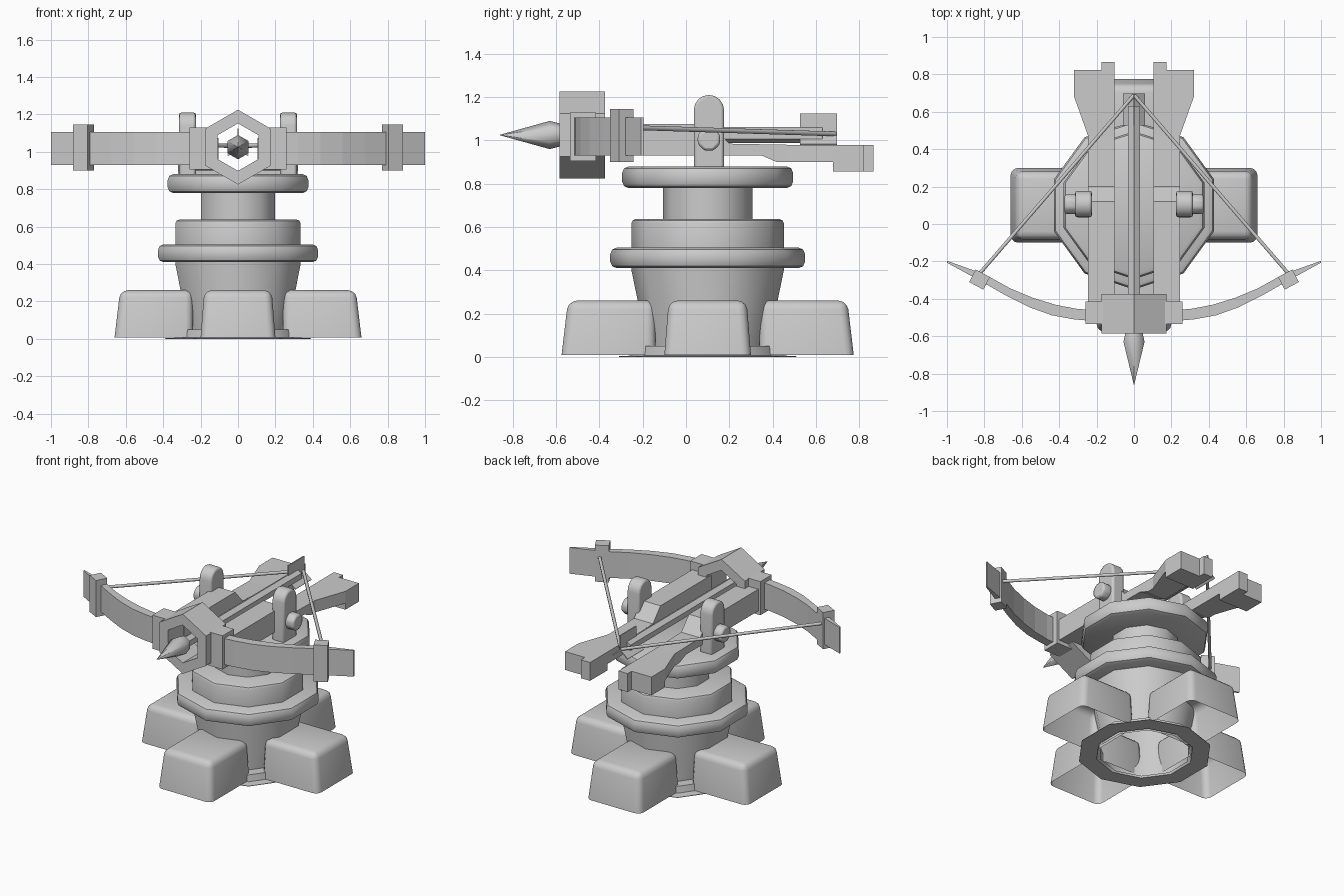
import bpy, bmesh, math
from mathutils import Matrix, Vector

if "Cube" in bpy.data.objects:
    bpy.data.objects.remove(bpy.data.objects["Cube"])

GREY = (0.6, 0.6, 0.6, 1)
mat = bpy.data.materials.new("plain grey")
mat.use_nodes = True
mat.diffuse_color = GREY
mat.node_tree.nodes["Principled BSDF"].inputs["Base Color"].default_value = GREY

BASE_Y = 0.10   # centre of the turntable
AIM_Z = 1.025   # height of the bolt


def finish(name, bm, mirror=False, bevel=0, smooth=0):
    bmesh.ops.recalc_face_normals(bm, faces=bm.faces)
    mesh = bpy.data.meshes.new(name)
    bm.to_mesh(mesh)
    bm.free()
    mesh.materials.append(mat)
    ob = bpy.data.objects.new(name, mesh)
    bpy.context.collection.objects.link(ob)
    if bevel:
        mod = ob.modifiers.new("Bevel", 'BEVEL')
        mod.width, mod.segments = bevel, 2
    if mirror:
        ob.modifiers.new("Mirror", 'MIRROR')
    if smooth:
        bpy.ops.object.select_all(action='DESELECT')
        ob.select_set(True)
        bpy.context.view_layer.objects.active = ob
        bpy.ops.object.shade_smooth_by_angle(angle=math.radians(smooth))
    return ob


def extrude(name, outline, axis, lo, hi, **options):
    """Extrude a 2D outline along one axis."""
    place = {'x': lambda u, v, w: (w, u, v),
             'y': lambda u, v, w: (u, w, v),
             'z': lambda u, v, w: (u, v, w)}[axis]
    bm = bmesh.new()
    ends = [[bm.verts.new(place(u, v, w)) for u, v in outline] for w in (lo, hi)]
    for ring in ends:
        bm.faces.new(ring)
    n = len(outline)
    for i in range(n):
        j = (i + 1) % n
        bm.faces.new((ends[0][i], ends[0][j], ends[1][j], ends[1][i]))
    return finish(name, bm, **options)


def box(name, x, y, z, **options):
    return extrude(name, [(x[0], y[0]), (x[1], y[0]), (x[1], y[1]), (x[0], y[1])],
                   'z', *z, **options)


def loft(name, rings, close=False, caps=False, smooth=0):
    """Skin a list of equal-length rings of points."""
    bm = bmesh.new()
    rows = [[bm.verts.new(p) for p in ring] for ring in rings]
    pairs = list(zip(rows, rows[1:])) + ([(rows[-1], rows[0])] if close else [])
    n = len(rows[0])
    for a, b in pairs:
        for i in range(n):
            j = (i + 1) % n
            bm.faces.new((a[i], a[j], b[j], b[i]))
    if caps:
        bm.faces.new(rows[0])
        bm.faces.new(rows[-1])
    return finish(name, bm, smooth=smooth)


def lathe(name, profile, sides=10, **options):
    """Turn (radius, z) points about the turntable axis."""
    turn = [math.tau * i / sides + math.pi / 2 for i in range(sides)]
    return loft(name, [[(r * math.cos(a), BASE_Y + r * math.sin(a), z) for a in turn]
                       for r, z in profile], **options)


def hexagon(r, y):
    return [(r * math.sin(math.tau * i / 6), y, AIM_Z + r * math.cos(math.tau * i / 6))
            for i in range(6)]


def rounded_disc(r, z0, z1, b, bottom=True):
    low = [(r - b, z0), (r - b * .3, z0 + b * .3), (r, z0 + b)] if bottom else [(r, z0)]
    return low + [(r, z1 - b), (r - b * .3, z1 - b * .3), (r - b, z1)]


# Base: open bottom ring, tapered tower, stacked decagonal discs
lathe("bottom_ring", [(.28, .05), (.35, .05), (.355, .006), (.41, .003), (.41, 0),
                      (.30, 0)], close=True, smooth=40)
lathe("tower", [(.28, .0), (.28, .05), (.352, .40), (.352, .43)], smooth=40)
lathe("lower_ring", rounded_disc(.45, .41, .505, .03), caps=True, smooth=40)
lathe("drum", rounded_disc(.352, .50, .637, .02, False), caps=True, smooth=40)
lathe("neck", [(.207, .63), (.207, .79)], caps=True, smooth=40)
lathe("turntable", rounded_disc(.395, .78, .88, .03), caps=True, smooth=40)

# Four hollow rounded feet
for side, turn, reach in (("left", 0, .66), ("back", 90, .675),
                          ("right", 180, .66), ("front", 270, .675)):
    bm = bmesh.new()
    low = [(.24, -.2), (reach, -.2), (reach, .2), (.24, .2)]
    high = [(.24, -.18), (reach - .03, -.18), (reach - .03, .18), (.24, .18)]
    a = [bm.verts.new((x, y, .008)) for x, y in low]
    b = [bm.verts.new((x, y, .26)) for x, y in high]
    bm.faces.new(b)
    for i in range(4):
        bm.faces.new((a[i], a[(i + 1) % 4], b[(i + 1) % 4], b[i]))
    edges = [e for e in bm.edges if not e.is_boundary]
    bmesh.ops.bevel(bm, geom=edges, offset=.04, segments=3, profile=.5, affect='EDGES')
    bm.transform(Matrix.Translation((0, BASE_Y, 0)) @ Matrix.Rotation(math.radians(turn), 4, 'Z'))
    finish(side + "_foot", bm, smooth=40)

# Rails: stepped front beam, flaring middle, heavier notched ends
extrude("rail_beams", [(-.42, .93), (.35, .93), (.42, .9), (.47, .9), (.47, .98),
                       (.20, .985), (.12, 1.075), (-.42, 1.075)],
        'x', .105, .245, mirror=True)
extrude("rail_flares", [(.105, .47), (.245, .47), (.32, .68), (.105, .68)],
        'z', .9, .98, mirror=True)
extrude("rail_ends", [(.105, .68), (.32, .68), (.32, .823), (.173, .823), (.173, .865),
                      (.105, .865)], 'z', .857, .98, mirror=True)

# Upright posts with rounded tops and side knobs
arc = [math.pi * i / 8 for i in range(9)]
extrude("posts", [(.036, .87), (.176, .87)]
        + [(.106 + .07 * math.cos(t), 1.14 + .07 * math.sin(t)) for t in arc],
        'x', .225, .315, mirror=True, bevel=.012, smooth=40)
extrude("knobs", [(.106 + .056 * math.cos(math.tau * i / 8 + math.pi / 8),
                   1.005 + .056 * math.sin(math.tau * i / 8 + math.pi / 8)) for i in range(8)],
        'x', .30, .372, mirror=True, bevel=.012, smooth=50)

# Hexagonal muzzle with bow sockets
loft("muzzle", [hexagon(.2, -.585), hexagon(.2, -.375), hexagon(.127, -.375),
                hexagon(.127, -.585)], close=True)
box("bow_sockets", (.14, .26), (-.535, -.415), (.905, 1.13), mirror=True)

# Bow limbs tapering to thin tips
front = [(.2, -.52), (.32, -.51), (.44, -.488), (.56, -.445), (.68, -.385), (.82, -.305), (1, -.207)]
rear = [(1, -.197), (.80, -.268), (.66, -.345), (.54, -.395), (.42, -.432), (.31, -.453), (.2, -.462)]
extrude("bow_limbs", front + rear, 'z', .93, 1.105, mirror=True)

# Tip clamps turned to follow the limbs
c, s = math.cos(math.radians(28)), math.sin(math.radians(28))
extrude("tip_clamps", [(.826 + u * c - v * s, -.297 + u * s + v * c)
                       for u, v in ((-.043, -.038), (.043, -.038), (.043, .038), (-.043, .038))],
        'z', .9, 1.145, mirror=True)

# Bowstring
for side, sign in (("left", 1), ("right", -1)):
    start, end = Vector((sign * .83, -.27, 1.06)), Vector((0, .69, 1.03))
    span = end - start
    bm = bmesh.new()
    bmesh.ops.create_cone(bm, cap_ends=True, segments=6, radius1=.011, radius2=.011,
                          depth=span.length)
    bm.transform(Matrix.Translation((start + end) / 2)
                 @ span.to_track_quat('Z', 'Y').to_matrix().to_4x4())
    finish(side + "_bowstring", bm, smooth=70)

# Bolt: shaft, head and three tail fins
loft("bolt_shaft", [hexagon(.036, -.58), hexagon(.036, .63)], caps=True)
loft("bolt_head", [hexagon(.001, -.86), hexagon(.065, -.63), hexagon(.05, -.57)],
     caps=True, smooth=70)
for name, tip in (("top", (0, .1)), ("left", (.055, -.045)), ("right", (-.055, -.045))):
    d = Vector(tip).normalized() * .004
    extrude(name + "_fin", [(-d.y, AIM_Z + d.x), (d.y, AIM_Z - d.x),
                            (tip[0] + d.y, AIM_Z + tip[1] - d.x),
                            (tip[0] - d.y, AIM_Z + tip[1] + d.x)], 'y', .527, .697)
